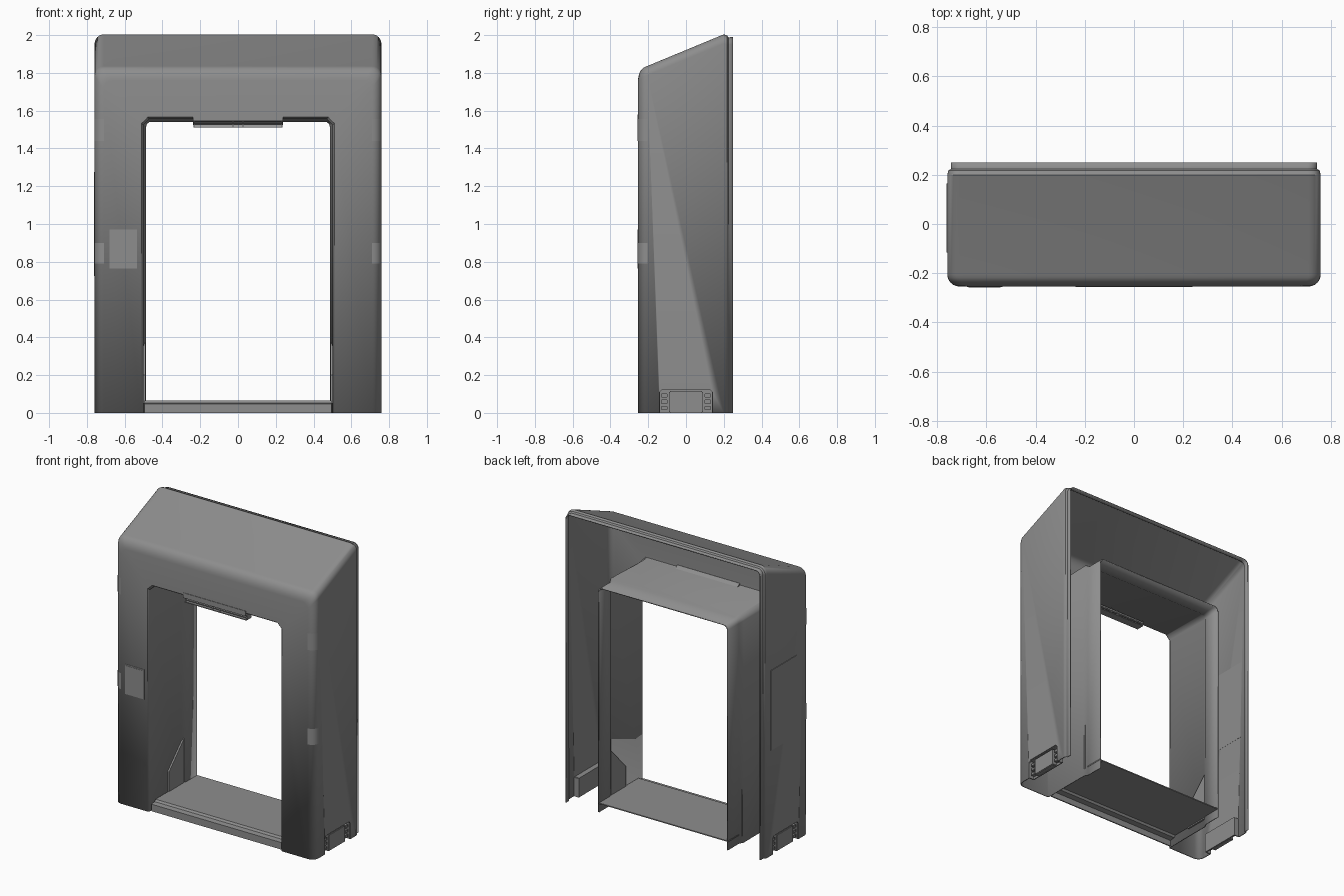
import bpy, bmesh, math

if "Cube" in bpy.data.objects:
    bpy.data.objects.remove(bpy.data.objects["Cube"], do_unlink=True)

GREY = (0.27, 0.27, 0.27, 1)
mat = bpy.data.materials.new("cabinet_grey")
mat.use_nodes = True
mat.diffuse_color = GREY
mat.node_tree.nodes["Principled BSDF"].inputs["Base Color"].default_value = GREY


def finish(name, bm, smooth=False):
    bmesh.ops.recalc_face_normals(bm, faces=bm.faces)
    me = bpy.data.meshes.new(name)
    bm.to_mesh(me)
    bm.free()
    ob = bpy.data.objects.new(name, me)
    bpy.context.collection.objects.link(ob)
    me.materials.append(mat)
    bpy.ops.object.select_all(action="DESELECT")
    bpy.context.view_layer.objects.active = ob
    ob.select_set(True)
    if smooth:
        bpy.ops.object.shade_smooth_by_angle(angle=math.radians(35))
    return ob


def box(name, x, y, z, bevel=0):
    bm = bmesh.new()
    bmesh.ops.create_cube(bm, size=1)
    for v in bm.verts:
        for i, (lo, hi) in enumerate((x, y, z)):
            v.co[i] = lo if v.co[i] < 0 else hi
    if bevel:
        bmesh.ops.bevel(bm, geom=bm.edges[:], offset=bevel, segments=2, affect="EDGES")
    return finish(name, bm)


def prism(name, profile, x0, x1):
    """Extrude a closed (y, z) profile along x."""
    bm = bmesh.new()
    face = bm.faces.new([bm.verts.new((x0, y, z)) for y, z in profile])
    ext = bmesh.ops.extrude_face_region(bm, geom=[face])["geom"]
    bmesh.ops.translate(bm, vec=(x1 - x0, 0, 0),
                        verts=[v for v in ext if isinstance(v, bmesh.types.BMVert)])
    return finish(name, bm)


def loft(rows):
    bm = bmesh.new()
    rings = [[bm.verts.new(p) for p in row] for row in rows]
    for a, b in zip(rings, rings[1:]):
        for i in range(len(a) - 1):
            bm.faces.new((a[i], a[i + 1], b[i + 1], b[i]))
    return bm


def arch(y, w, top, r, chamfer=False, n=6):
    """Doorway outline: up one side, over the top, down the other."""
    half = []
    for i in range(n + 1):
        t = i / n
        a = t * math.pi / 2
        dx, dz = (1 - t, t) if chamfer else (math.cos(a), math.sin(a))
        half.append((w - r + r * dx, y, top - r + r * dz))
    half.insert(0, (w, y, 0))
    return half + [(-x, yy, z) for x, yy, z in reversed(half)]


def apply_modifier(ob, kind, **settings):
    mod = ob.modifiers.new(kind.lower(), kind)
    for key, value in settings.items():
        setattr(mod, key, value)
    bpy.context.view_layer.objects.active = ob
    bpy.ops.object.modifier_apply(modifier=mod.name)


# Outer hood, front face and opening liner as one folded sheet
R, W = 0.045, 0.755
rows = [arch(0.25, 0.74, 1.985, 0.035), arch(0.222, 0.74, 1.985, 0.035),
        arch(0.215, 0.752, 1.995, R), arch(0.2, W, 2.0, R)]
for i in range(7):
    a = i / 6 * math.pi / 2
    y = -0.205 - R * math.sin(a)
    rows.append(arch(y, W - R * (1 - math.cos(a)), 1.832 - 0.06 * (1 - math.cos(a)) - 0.012 * i / 6, R))
rows += [arch(-0.25, 0.512, 1.567, 0.034, True), arch(-0.24, 0.505, 1.56, 0.034, True),
         arch(0.1, 0.505, 1.56, 0.034), arch(0.13, 0.49, 1.545, 0.03), arch(0.25, 0.49, 1.545, 0.03)]
shell = finish("shell", loft(rows), True)
apply_modifier(shell, "SOLIDIFY", thickness=0.008, offset=0)

# Threshold between the legs
prism("threshold", [(-0.235, 0), (-0.235, 0.048), (-0.2, 0.052), (-0.19, 0.065), (0.25, 0.065),
                    (0.25, 0.058), (-0.18, 0.058), (-0.19, 0.045), (-0.227, 0.04), (-0.227, 0)],
      -0.495, 0.495)

for side, s in (("left", 1), ("right", -1)):
    # Lower liner panels with a slanted upper edge
    prism(f"{side}_liner_panel", [(0.115, 0.37), (-0.05, 0.2), (-0.05, 0.05), (0.115, 0.05)],
          s * 0.506, s * 0.49)

    # Notched service port at the foot of each side
    cutter = prism(f"{side}_port_cutter", [(-0.14, -0.1), (-0.14, 0.11), (-0.125, 0.125),
                                           (0.125, 0.125), (0.14, 0.11), (0.14, -0.1)],
                   s * 0.735, s * 0.8)
    apply_modifier(shell, "BOOLEAN", operation="DIFFERENCE", object=cutter, solver="EXACT")
    bpy.data.objects.remove(cutter, do_unlink=True)
    xs = lambda a, b: tuple(sorted((s * a, s * b)))
    box(f"{side}_port_back", xs(0.715, 0.722), (-0.14, 0.14), (0, 0.125))
    box(f"{side}_port_top", xs(0.715, 0.75), (-0.14, 0.14), (0.125, 0.132))
    box(f"{side}_port_cover", xs(0.72, 0.754), (-0.09, 0.09), (0, 0.115), 0.004)
    for e in (-1, 1):
        box(f"{side}_port_cheek", xs(0.715, 0.75), tuple(sorted((e * 0.138, e * 0.145))), (0, 0.13))
        for z in (0.015, 0.048, 0.081):
            box(f"{side}_port_rib", xs(0.72, 0.748), tuple(sorted((e * 0.098, e * 0.132))), (z, z + 0.022), 0.003)

    # Slim covers wrapped round the front vertical corners
    for z0, z1 in ((0.79, 0.9), (1.44, 1.555)):
        strip = []
        for z in (z0, z1):
            arc = [(i / 6 * math.pi / 2) for i in range(7)]
            strip.append([(s * (W - R + (R + 0.006) * math.cos(a)),
                           -0.205 - (R + 0.006) * math.sin(a), z) for a in arc])
        finish(f"{side}_corner_cover", loft(strip), True)

# Reader panel on the front and slim cover on the right side
box("reader_frame", (-0.68, -0.535), (-0.256, -0.25), (0.765, 0.97))
box("reader_plate", (-0.672, -0.543), (-0.258, -0.25), (0.773, 0.962))
box("side_cover", (-0.763, -0.75), (-0.12, 0.17), (0.72, 1.28), 0.005)

# Lamp housing over the opening
prism("lamp_housing", [(-0.257, 1.58), (-0.245, 1.58), (-0.185, 1.535), (-0.185, 1.525),
                       (-0.235, 1.545), (-0.257, 1.545)], -0.237, 0.237)
for i, z in enumerate((1.51, 1.522, 1.534)):
    box("lamp_slat", (-0.235, 0.235), (-0.245 + 0.008 * i, -0.19), (z, z + 0.006))
for x in (-0.235, -0.03, 0.024, 0.229):
    box("lamp_divider", (x, x + 0.006), (-0.24, -0.19), (1.51, 1.545))
